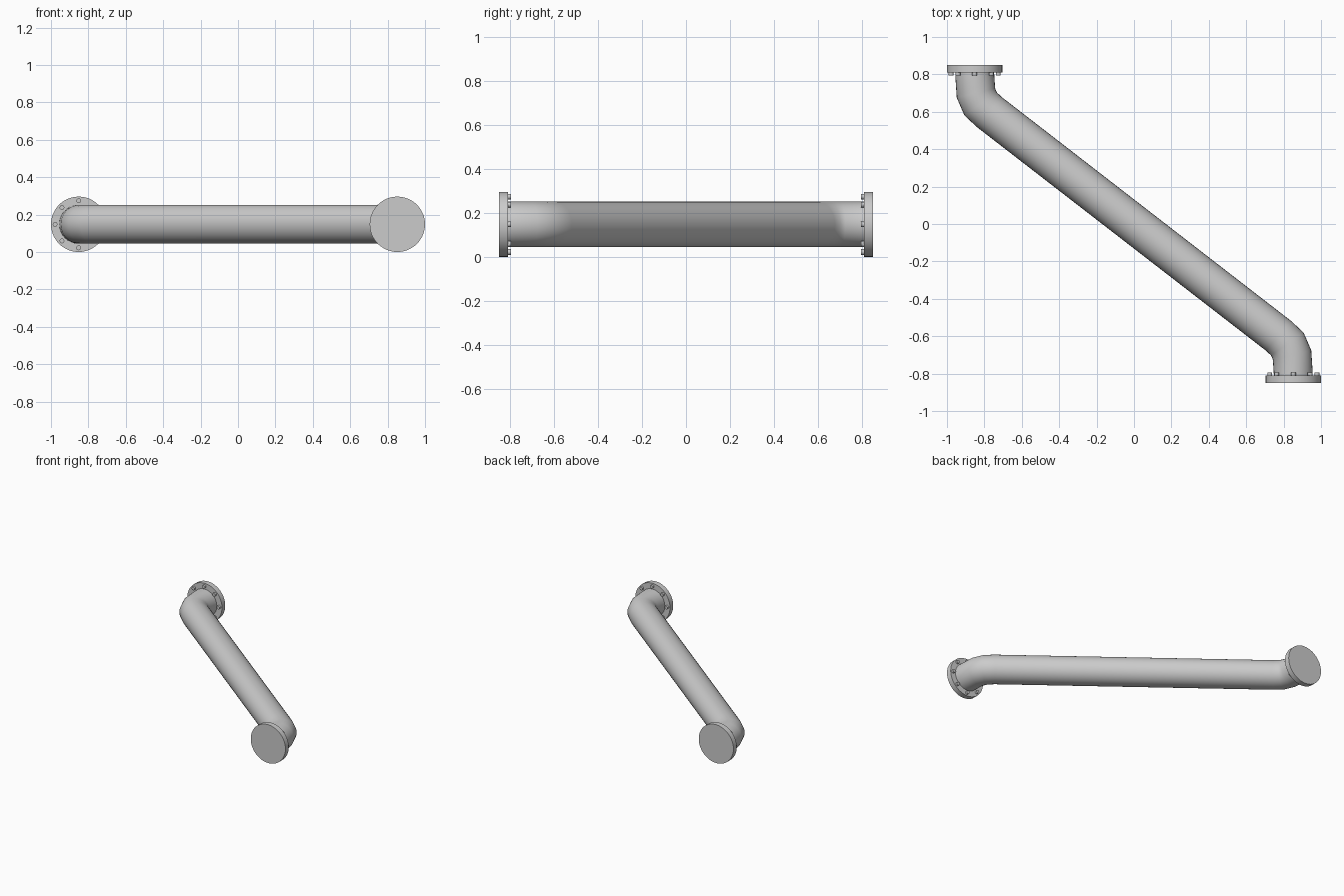
import bpy, bmesh, math
from mathutils import Vector

cube = bpy.data.objects.get("Cube")
if cube:
    bpy.data.objects.remove(cube)

AXIS_Z = 0.148      # height of the pipe axis
END_X = 0.852       # offset of each flange centre

steel = bpy.data.materials.new("grey_steel")
steel.use_nodes = True
colour = (0.6, 0.6, 0.6, 1)
steel.diffuse_color = colour
steel.node_tree.nodes["Principled BSDF"].inputs["Base Color"].default_value = colour


def smooth(obj):
    bpy.ops.object.select_all(action='DESELECT')
    obj.select_set(True)
    bpy.context.view_layer.objects.active = obj
    bpy.ops.object.shade_smooth_by_angle(angle=math.radians(35))


def cylinder(name, radius, x, z, y0, y1, sides):
    """Cylinder lying along y between y0 and y1."""
    bpy.ops.mesh.primitive_cylinder_add(
        vertices=sides, radius=radius, depth=abs(y1 - y0),
        location=(x, (y0 + y1) / 2, z), rotation=(math.pi / 2, 0, 0))
    obj = bpy.context.object
    obj.name = name
    obj.data.materials.append(steel)
    smooth(obj)


def tube(name, path, radius, sides):
    """Round tube along a flat path, with mitred joints."""
    bm = bmesh.new()
    rings = []
    for i, p in enumerate(path):
        before = (p - path[i - 1]).normalized() if i else None
        after = (path[i + 1] - p).normalized() if i < len(path) - 1 else None
        before, after = before or after, after or before
        tangent = (before + after).normalized()
        side = Vector((0, 0, 1)).cross(tangent) / tangent.dot(before)
        ring = []
        for k in range(sides):
            a = math.tau * k / sides
            ring.append(bm.verts.new(
                p + radius * (math.cos(a) * side + math.sin(a) * Vector((0, 0, 1)))))
        rings.append(ring)
    for a, b in zip(rings, rings[1:]):
        for k in range(sides):
            j = (k + 1) % sides
            bm.faces.new((a[k], a[j], b[j], b[k]))
    bmesh.ops.recalc_face_normals(bm, faces=bm.faces)
    mesh = bpy.data.meshes.new(name)
    bm.to_mesh(mesh)
    bm.free()
    mesh.materials.append(steel)
    obj = bpy.data.objects.new(name, mesh)
    bpy.context.collection.objects.link(obj)
    smooth(obj)


# Pipe: one elbow, repeated half a turn around at the other end
elbow = [(-END_X, 0.83), (-0.851, 0.79), (-0.845, 0.70), (-0.82, 0.642), (-0.773, 0.598)]
half = [Vector((x, y, AXIS_Z)) for x, y in elbow]
other = [Vector((-p.x, -p.y, p.z)) for p in reversed(half)]
tube("pipe", half + other, 0.104, 32)

# Flanges with a ring of eight bolt heads on the inner face
for label, s in (("back", 1), ("front", -1)):
    cylinder(label + "_flange", 0.148, -s * END_X, AXIS_Z, s * 0.81, s * 0.85, 48)
    for k in range(8):
        a = math.tau * k / 8
        cylinder(f"{label}_bolt_{k + 1}", 0.013,
                 -s * END_X + 0.126 * math.cos(a), AXIS_Z + 0.126 * math.sin(a),
                 s * 0.795, s * 0.815, 12)
